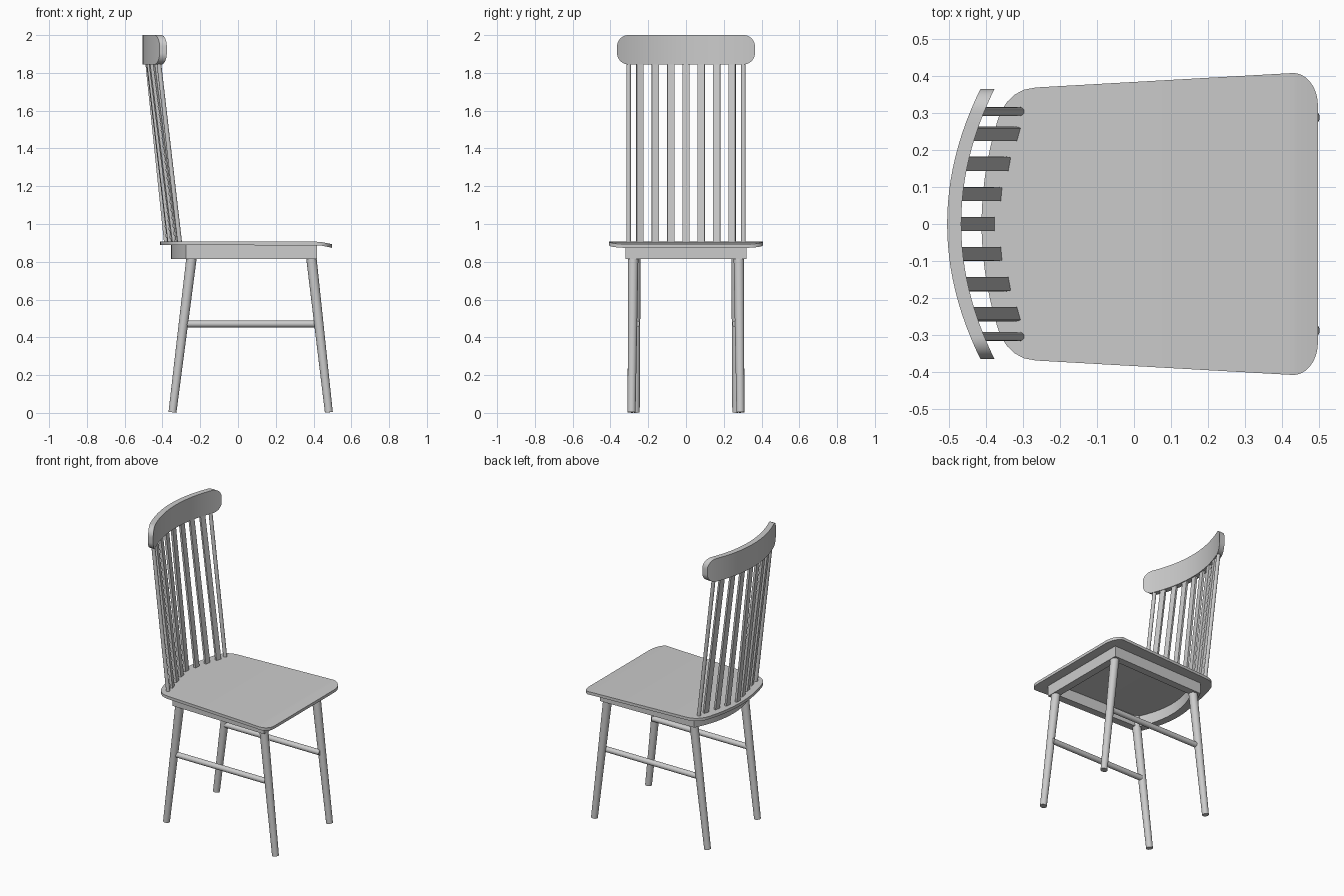
import bpy, bmesh, math
from mathutils import Vector

if "Cube" in bpy.data.objects:
    bpy.data.objects.remove(bpy.data.objects["Cube"])


def finish(bm, name, angle=35):
    bmesh.ops.recalc_face_normals(bm, faces=bm.faces[:])
    mesh = bpy.data.meshes.new(name)
    bm.to_mesh(mesh)
    bm.free()
    ob = bpy.data.objects.new(name, mesh)
    bpy.context.collection.objects.link(ob)
    bpy.ops.object.select_all(action='DESELECT')
    ob.select_set(True)
    bpy.context.view_layer.objects.active = ob
    bpy.ops.object.shade_smooth_by_angle(angle=math.radians(angle))
    return ob


def loft(name, sections, closed=False):
    """Skin a run of equal-sized cross-sections; cap the ends unless closed."""
    bm = bmesh.new()
    rings = [[bm.verts.new(p) for p in s] for s in sections]
    n = len(rings[0])
    pairs = list(zip(rings, rings[1:]))
    if closed:
        pairs.append((rings[-1], rings[0]))
    else:
        bm.faces.new(rings[0])
        bm.faces.new(rings[-1])
    for a, b in pairs:
        for i in range(n):
            j = (i + 1) % n
            bm.faces.new((a[i], a[j], b[j], b[i]))
    return finish(bm, name)


def rod(name, p0, p1, r0, r1, sides=24):
    p0, p1 = Vector(p0), Vector(p1)
    q = (p1 - p0).to_track_quat('Z', 'Y')
    ring = [Vector((math.cos(2 * math.pi * i / sides), math.sin(2 * math.pi * i / sides), 0))
            for i in range(sides)]
    return loft(name, [[p + q @ (v * r) for v in ring] for p, r in ((p0, r0), (p1, r1))])


def arc(cx, cy, rx, ry, a0, a1, n=10):
    angs = [math.radians(a0 + (a1 - a0) * i / n) for i in range(n + 1)]
    return [(cx + rx * math.cos(a), cy + ry * math.sin(a)) for a in angs]


# Seat: half outline from back to front, front lip bent down
half = [(-0.412 + 0.55 * y * y, y) for y in (0.01, 0.04, 0.08, 0.12, 0.16, 0.2, 0.24, 0.28)]
half += [(-0.358, 0.308), (-0.343, 0.33), (-0.322, 0.35), (-0.297, 0.363), (-0.265, 0.369)]
half += arc(0.43, 0.32, 0.067, 0.088, 90, 0, 12)
sections = []
for x, y in half:
    t = max(0, (x - 0.42) / 0.077)
    top = 0.907 - 0.014 * t ** 1.3
    sections.append([(x, y, top), (x, -y, top), (x, -y, top - 0.019), (x, y, top - 0.019)])
loft("seat", sections)

# Apron: hollow frame with a bowed back
w = 0.05
frame = [((0.418, -0.32), (0.418 - w, -0.32 + w)), ((0.418, 0.32), (0.418 - w, 0.32 - w))]
for i in range(17):
    s = 1 - i / 8
    bow = 0.079 * (1 - s * s)
    frame.append(((-0.275 - bow, 0.305 * s), (-0.24 - bow * 0.8, (0.305 - w) * s)))
loft("apron", [[(*o, 0.815), (*o, 0.889), (*i, 0.889), (*i, 0.815)] for o, i in frame], closed=True)

# Legs and side stretchers
for side, s in (("left", 1), ("right", -1)):
    rod(f"front_leg_{side}", (0.481, 0.288 * s, 0.003), (0.381, 0.279 * s, 0.886), 0.021, 0.028)
    rod(f"back_leg_{side}", (-0.347, 0.266 * s, 0.003), (-0.238, 0.268 * s, 0.886), 0.021, 0.028)
    rod(f"stretcher_{side}", (-0.29, 0.263 * s, 0.471), (0.43, 0.263 * s, 0.471), 0.018, 0.018)


# Top rail: bowed board with rounded corners
def rail_x(y):
    return -0.505 + 0.09 * (y / 0.365) ** 2


R, H = 0.06, 0.0775
ys = [(0.305 + R * math.sin(a), H - R + R * math.cos(a))
      for a in (math.radians(7.5 * i) for i in range(13))]
cols = [(-y, h) for y, h in reversed(ys)]
cols += [(-0.305 + 0.61 * i / 20, H) for i in range(1, 20)] + ys
loft("top_rail", [[(rail_x(y), y, 1.9225 + h), (rail_x(y) + 0.038, y, 1.9225 + h),
                   (rail_x(y) + 0.038, y, 1.9225 - h), (rail_x(y), y, 1.9225 - h)]
                  for y, h in cols])

# Back slats: flat, turned to follow the bow
slats = [(0, -0.384, -0.484), (0.081, -0.365, -0.478), (0.163, -0.343, -0.463), (0.244, -0.318, -0.44)]
for k, (y, xb, xt) in enumerate(slats):
    for s in ((1,) if y == 0 else (1, -1)):
        a = math.atan(1.15 * y) * s
        u = Vector((math.sin(a), math.cos(a), 0)) * 0.0185
        v = Vector((math.cos(a), -math.sin(a), 0)) * 0.0075
        ends = [Vector((xb, y * s, 0.9)), Vector((xt, y * s, 1.86))]
        loft(f"back_slat_{k}_{'left' if s > 0 else 'right'}",
             [[p + u + v, p + u - v, p - u - v, p - u + v] for p in ends])

# Round spindles at the ends of the back
for side, s in (("left", 1), ("right", -1)):
    rod(f"end_spindle_{side}", (-0.308, 0.304 * s, 0.9), (-0.421, 0.304 * s, 1.87), 0.012, 0.012, 20)
